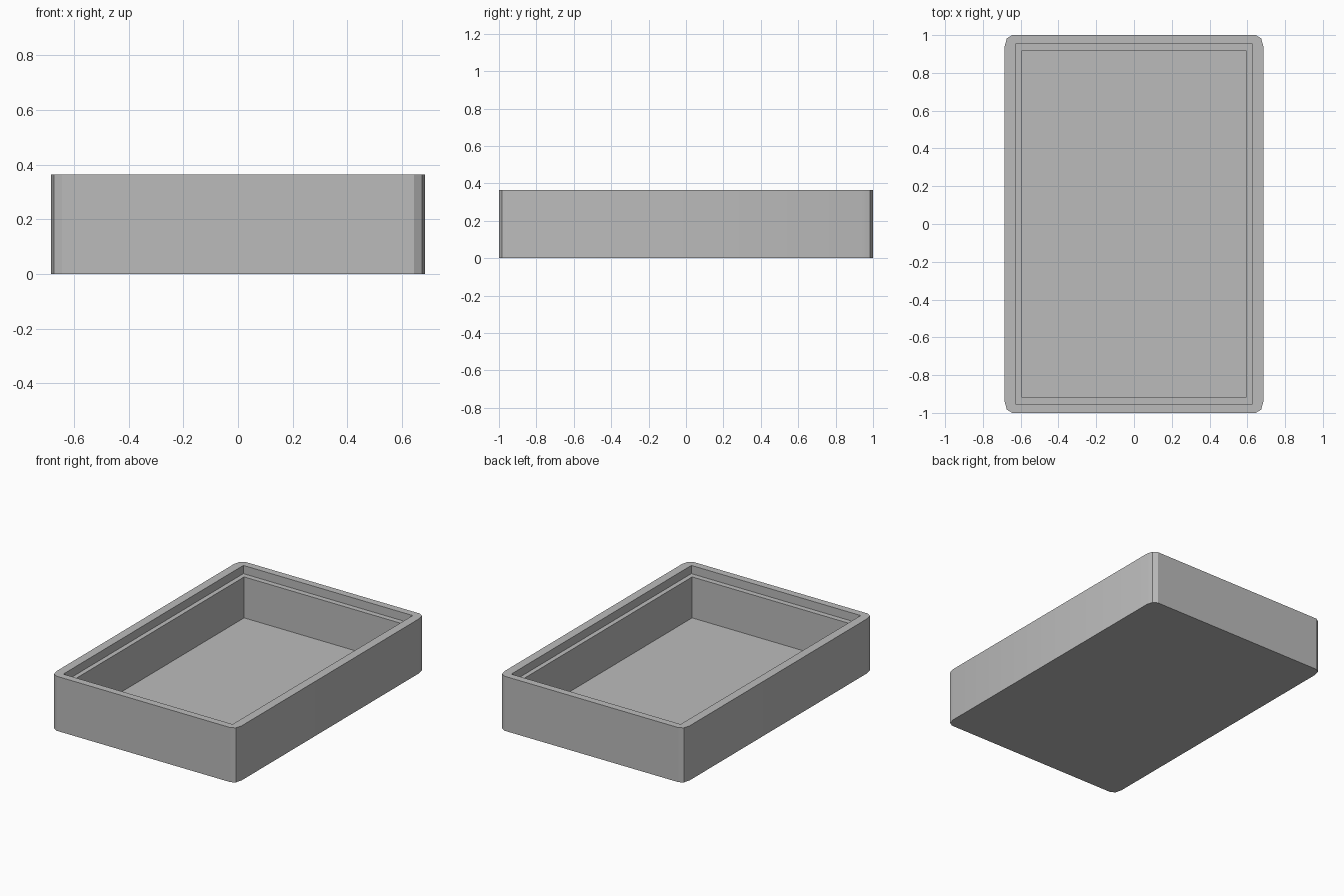
import bpy
import bmesh
from math import cos, sin, pi, radians

cube = bpy.data.objects.get("Cube")
if cube:
    bpy.data.objects.remove(cube, do_unlink=True)

HALF_X, HALF_Y, HEIGHT = 0.685, 1.0, 0.365
ROUND_X, ROUND_Y, STEPS = 0.04, 0.06, 2
LEDGE_Z, FLOOR_Z = 0.31, 0.036
LIP = (0.627, 0.952)
WELL = (0.596, 0.916)
CORNERS = [(1, 1), (-1, 1), (-1, -1), (1, -1)]

# Grey material
grey = bpy.data.materials.new("plain grey")
grey.use_nodes = True
colour = (0.5, 0.5, 0.5, 1)
grey.diffuse_color = colour
grey.node_tree.nodes["Principled BSDF"].inputs["Base Color"].default_value = colour

bm = bmesh.new()


def outer_ring(z):
    """Rounded rectangle, one arc per corner, counter-clockwise."""
    ring = []
    for i, (sx, sy) in enumerate(CORNERS):
        for k in range(STEPS + 1):
            a = (i + k / STEPS) * pi / 2
            ring.append(bm.verts.new((sx * (HALF_X - ROUND_X) + ROUND_X * cos(a),
                                      sy * (HALF_Y - ROUND_Y) + ROUND_Y * sin(a), z)))
    return ring


def square_ring(size, z):
    return [bm.verts.new((sx * size[0], sy * size[1], z)) for sx, sy in CORNERS]


def bridge(a, b):
    n = len(a)
    for i in range(n):
        j = (i + 1) % n
        bm.faces.new((a[i], a[j], b[j], b[i]))


# Outer walls and underside
bottom, top = outer_ring(0), outer_ring(HEIGHT)
bridge(bottom, top)
bm.faces.new(bottom[::-1])

# Rim: a fan at each rounded corner and a strip along each side
lip = square_ring(LIP, HEIGHT)
per = STEPS + 1
for i in range(4):
    for k in range(STEPS):
        bm.faces.new((lip[i], top[i * per + k], top[i * per + k + 1]))
    j = (i + 1) % 4
    bm.faces.new((lip[i], top[i * per + STEPS], top[j * per], lip[j]))

# Lip recess, ledge, well and floor
rings = [lip, square_ring(LIP, LEDGE_Z), square_ring(WELL, LEDGE_Z), square_ring(WELL, FLOOR_Z)]
for a, b in zip(rings, rings[1:]):
    bridge(a, b)
bm.faces.new(rings[-1])

bmesh.ops.recalc_face_normals(bm, faces=bm.faces)
mesh = bpy.data.meshes.new("tray")
bm.to_mesh(mesh)
bm.free()
mesh.materials.append(grey)
tray = bpy.data.objects.new("tray", mesh)
bpy.context.collection.objects.link(tray)

# Soften only the shallow bend of each corner
bpy.context.view_layer.objects.active = tray
tray.select_set(True)
bpy.ops.object.shade_smooth_by_angle(angle=radians(25))
